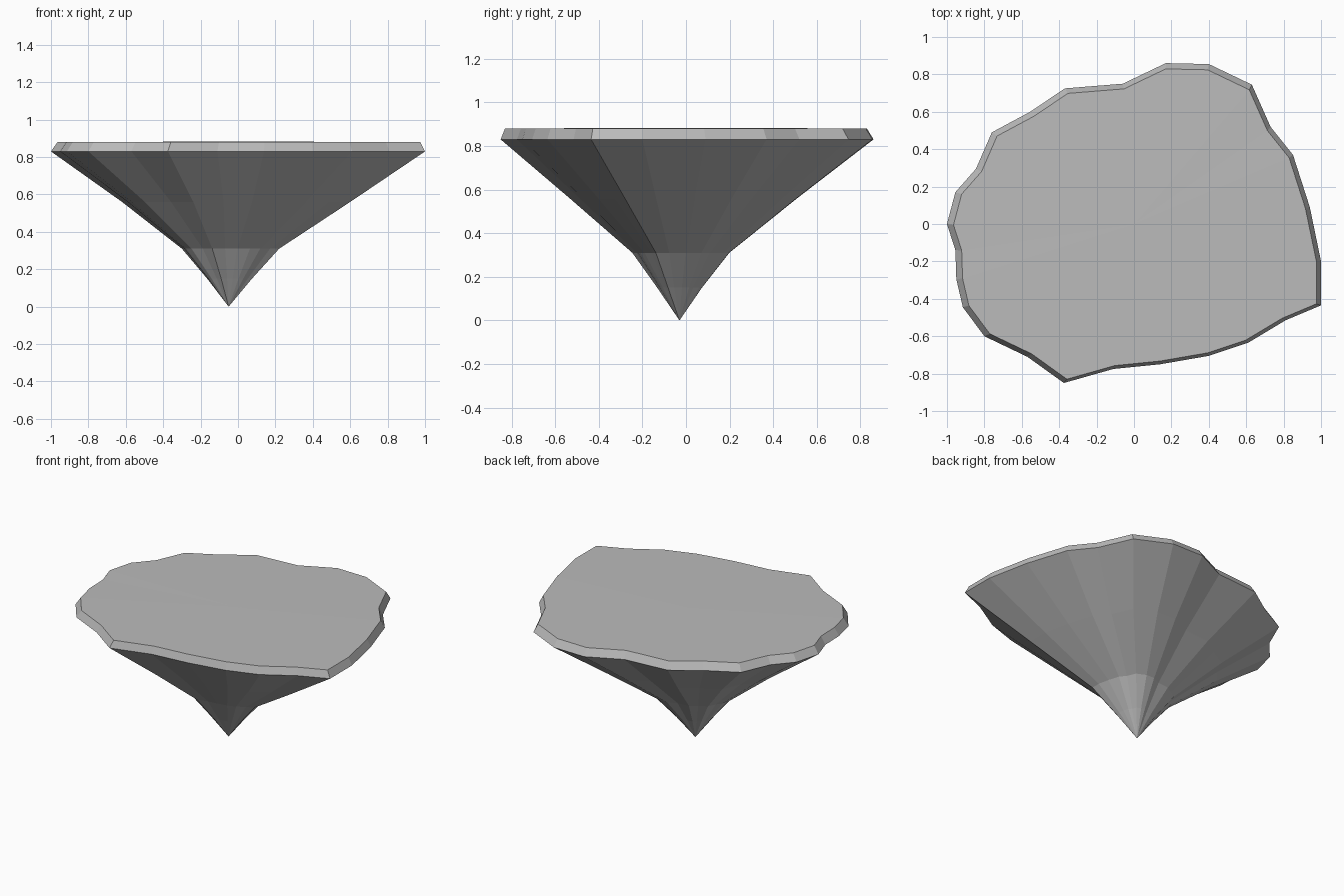
import bpy
import bmesh

default_cube = bpy.data.objects.get("Cube")
if default_cube:
    bpy.data.objects.remove(default_cube, do_unlink=True)


def make_material(name, colour):
    material = bpy.data.materials.new(name)
    material.use_nodes = True
    material.diffuse_color = colour
    shader = material.node_tree.nodes["Principled BSDF"]
    shader.inputs["Base Color"].default_value = colour
    return material


# Irregular shoreline, counterclockwise from the right
shoreline = [
    (1, -.2), (.94, .09), (.85, .37), (.73, .52), (.63, .745), (.4, .855),
    (.17, .86), (-.06, .75), (-.37, .725), (-.555, .6), (-.76, .49),
    (-.845, .295), (-.955, .17), (-1, 0), (-.955, -.14), (-.95, -.295),
    (-.915, -.445), (-.8, -.6), (-.57, -.71), (-.375, -.85), (-.11, -.775),
    (.14, -.75), (.4, -.705), (.61, -.635), (.81, -.515), (1, -.435),
]

# Each ring: scale of the shoreline, height, drift of the centre
rings = [
    (.97, .88, (.005, -.005)),
    (1, .83, (0, 0)),
    (.61, .56, (-.01, -.015)),
    (.26, .31, (-.04, -.025)),
    (.12, .15, (-.045, -.03)),
]
tip_position = (-.05, -.03, 0)
centre_position = (0, 0, .883)


def add_ring(bm, scale, height, drift):
    return [bm.verts.new((x * scale + drift[0], y * scale + drift[1], height))
            for x, y in shoreline]


def add_fan(bm, ring, hub):
    for a, b in zip(ring, ring[1:] + ring[:1]):
        bm.faces.new((a, b, hub))


def build_island():
    bm = bmesh.new()
    loops = [add_ring(bm, *ring) for ring in rings]

    # Bevelled rim and tapering underside
    for upper, lower in zip(loops, loops[1:]):
        for i in range(len(upper)):
            bm.faces.new((upper[i - 1], lower[i - 1], lower[i], upper[i]))

    # Flat ground on top and the pointed tip below
    add_fan(bm, loops[0], bm.verts.new(centre_position))
    add_fan(bm, loops[-1], bm.verts.new(tip_position))
    bmesh.ops.recalc_face_normals(bm, faces=bm.faces)

    mesh = bpy.data.meshes.new("floating_island")
    bm.to_mesh(mesh)
    bm.free()
    island = bpy.data.objects.new("floating_island", mesh)
    bpy.context.collection.objects.link(island)
    return island


island = build_island()
island.data.materials.append(make_material("stone_grey", (.5, .5, .5, 1)))
